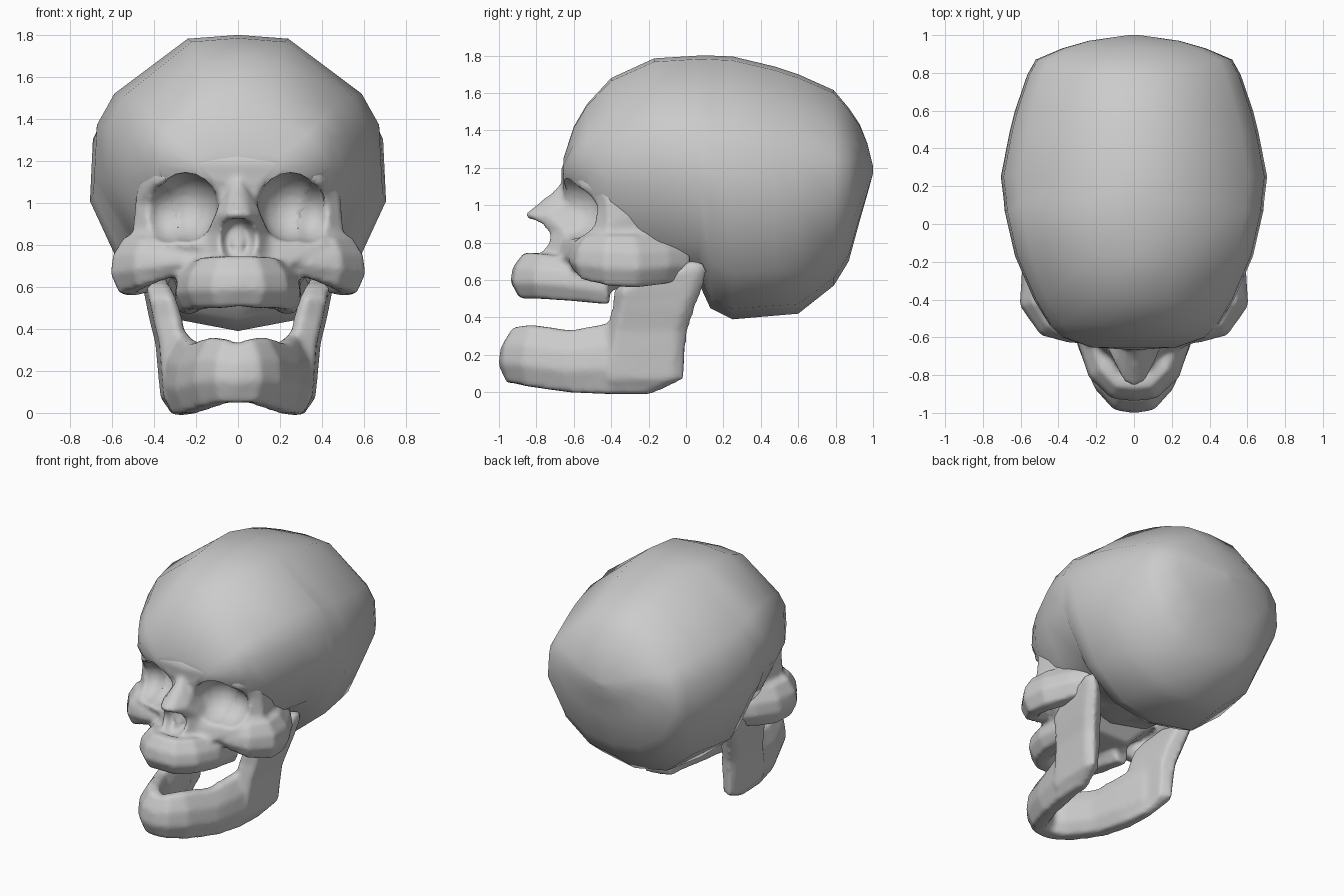
import bpy, bmesh
from math import radians
from mathutils import Vector

if "Cube" in bpy.data.objects:
    bpy.data.objects.remove(bpy.data.objects["Cube"])


def loft(name, rings):
    """Skin a list of equal-length point rings and cap both ends."""
    bm = bmesh.new()
    vs = [[bm.verts.new(p) for p in r] for r in rings]
    n = len(vs[0])
    for a, b in zip(vs, vs[1:]):
        for i in range(n):
            j = (i + 1) % n
            bm.faces.new((a[i], a[j], b[j], b[i]))
    bm.faces.new(vs[0])
    bm.faces.new(vs[-1])
    bmesh.ops.recalc_face_normals(bm, faces=bm.faces)
    me = bpy.data.meshes.new(name)
    bm.to_mesh(me)
    bm.free()
    ob = bpy.data.objects.new(name, me)
    bpy.context.collection.objects.link(ob)
    return ob


def sym(half):
    """Close a half outline (first and last points on x = 0)."""
    return half + [(-x, y, z) for x, y, z in reversed(half[1:-1])]


BONE = [(.5, 0), (1, .35), (.85, .68), (.2, 1), (-.5, 1), (-1, .7), (-1, .25), (-.5, 0)]


def sweep(name, path, across=False):
    """Sweep a bone section along rows of (x, y, z bottom, z top, half thickness)."""
    if across:
        path = [(-r[0],) + r[1:] for r in reversed(path[1:])] + path
    rings = []
    for i, (x, y, zb, zt, t) in enumerate(path):
        a, b = path[max(i - 1, 0)], path[min(i + 1, len(path) - 1)]
        d = Vector((b[0] - a[0], b[1] - a[1])).normalized()
        rings.append([(x + d.y * t * u, y - d.x * t * u, zb + (zt - zb) * v) for u, v in BONE])
    return loft(name, rings)


def mirror(ob):
    ob.modifiers.new("mirror", 'MIRROR')
    return ob


def cutter(name, loc, scale):
    bpy.ops.mesh.primitive_uv_sphere_add(segments=16, ring_count=10, location=loc)
    ob = bpy.context.object
    ob.name, ob.scale = name, scale
    ob.hide_render = True
    return ob


def cut(ob, tool):
    m = ob.modifiers.new("cut", 'BOOLEAN')
    m.operation, m.object, m.solver = 'DIFFERENCE', tool, 'EXACT'


def select(obs):
    bpy.ops.object.select_all(action='DESELECT')
    for ob in obs:
        ob.select_set(True)
    bpy.context.view_layer.objects.active = obs[0]


def fuse(obs, voxel, rounds):
    """Melt overlapping bones into one smooth surface."""
    select(obs)
    bpy.ops.object.convert(target='MESH')
    bpy.ops.object.join()
    ob = bpy.context.object
    m = ob.modifiers.new("fuse", 'REMESH')
    m.mode, m.voxel_size, m.use_smooth_shade = 'VOXEL', voxel, True
    s = ob.modifiers.new("soften", 'SMOOTH')
    s.factor, s.iterations = .5, rounds
    return ob


# Cranium: cross-sections along y (y, half width, top, bottom)
SECTION = [(0, 1), (.35, .985), (.86, .77), (.98, .65), (1, .44), (.76, .18), (.42, .04), (0, 0)]
stations = [(-.655, .22, 1.25, 1.1), (-.6, .38, 1.42, 1.0), (-.53, .45, 1.54, .88),
            (-.4, .53, 1.68, .66), (-.17, .63, 1.785, .59), (.07, .685, 1.8, .58),
            (.13, .69, 1.8, .45), (.25, .705, 1.795, .39), (.48, .66, 1.74, .41),
            (.6, .63, 1.7, .42), (.79, .565, 1.615, .57), (.87, .52, 1.52, .7),
            (.93, .38, 1.43, .92), (.97, .24, 1.33, 1.06), (1.0, .03, 1.21, 1.17)]
cranium = loft("cranium", [sym([(w * u, y, b + (t - b) * v) for u, v in SECTION])
                           for y, w, t, b in stations])

# Face block: horizontal outlines from front centre round to the back
levels = {
    .55: [(0, -.72), (.13, -.68), (.2, -.55), (.22, -.42), (.2, -.3), (0, -.3)],
    .66: [(0, -.78), (.17, -.7), (.3, -.55), (.34, -.42), (.3, -.2), (0, -.2)],
    .80: [(0, -.74), (.16, -.66), (.41, -.59), (.52, -.44), (.46, -.2), (0, -.2)],
    .88: [(0, -.7), (.15, -.63), (.39, -.53), (.5, -.42), (.47, -.2), (0, -.2)],
    1.0: [(0, -.66), (.14, -.62), (.39, -.51), (.49, -.42), (.48, -.2), (0, -.2)],
    1.1: [(0, -.66), (.22, -.65), (.4, -.56), (.47, -.45), (.48, -.2), (0, -.2)],
    1.19: [(0, -.67), (.22, -.655), (.39, -.55), (.46, -.44), (.48, -.2), (0, -.2)],
    1.32: [(0, -.61), (.2, -.59), (.36, -.5), (.43, -.4), (.43, -.2), (0, -.2)],
}
face = loft("face", [sym([(x, y, z) for x, y in half]) for z, half in levels.items()])

# Eye sockets: a main hollow and a shallower outer one on each side
cutters = []
for s, side in ((1, "left"), (-1, "right")):
    for n, loc, size in ((1, (.25, -.63, .98), (.16, .2, .165)),
                         (2, (.34, -.62, .955), (.13, .19, .145))):
        eye = cutter(f"{side}_socket_cutter_{n}", (s * loc[0], loc[1], loc[2]), size)
        cutters.append(eye)
        cut(face, eye)
        cut(cranium, eye)

# Nose bone: (z, ridge y, half width), with its opening and septum
nose = loft("nose_bone", [sym([(0, y, z), (w * .5, y + .025, z), (w, y + .13, z),
                               (w, -.5, z), (0, -.5, z)])
                          for z, y, w in ((1.16, -.64, .05), (1.07, -.715, .07), (.95, -.865, .105),
                                          (.86, -.78, .145), (.7, -.79, .175))])
opening = cutter("nose_cutter", (0, -.79, .825), (.095, .14, .105))
cutters.append(opening)
cut(nose, opening)
cut(face, opening)
septum = loft("septum", [[(x, y, z) for x, y in ((-.02, f), (.02, f), (.02, -.6), (-.02, -.6))]
                         for z, f in ((.7, -.73), (.92, -.68))])

# Cheekbones, melting into the temples
cheek = mirror(sweep("cheekbones", [(.22, -.58, .68, .78, .06), (.34, -.56, .64, .81, .07),
                                    (.45, -.53, .6, .835, .075), (.525, -.41, .57, .84, .085),
                                    (.51, -.28, .56, .84, .09), (.43, -.13, .58, .84, .09),
                                    (.36, .0, .6, .82, .06)]))

# Upper jaw arch
upper = sweep("upper_jaw", [(0, -.85, .51, .745, .09), (.08, -.845, .5, .745, .09),
                            (.16, -.765, .5, .74, .095), (.215, -.62, .49, .72, .085),
                            (.24, -.41, .47, .67, .065)], True)

# Lower jaw arch
lower = sweep("lower_jaw", [(0, -.915, .05, .33, .09), (.06, -.91, .05, .35, .09),
                            (.13, -.83, .03, .36, .09), (.22, -.62, 0, .33, .085),
                            (.27, -.4, -.01, .37, .085), (.3, -.2, .01, .38, .06)], True)

# Jaw branches: (z, front y, back y, centre x, half thickness)
branch = mirror(loft("jaw_branches", [
    [(x - t, f + .04, z), (x - t * .6, f, z), (x + t * .7, f + .05, z),
     (x + t, b - .06, z), (x + t * .5, b, z), (x - t * .7, b - .04, z)]
    for z, f, b, x, t in ((-.01, -.42, -.18, .27, .045), (.07, -.46, -.01, .31, .06),
                          (.33, -.43, .01, .32, .075), (.45, -.4, .05, .345, .08),
                          (.55, -.39, .09, .37, .075), (.61, -.3, .11, .39, .065),
                          (.66, -.08, .115, .41, .055), (.7, -.03, .09, .41, .04))]))

# Fuse the bones of the face and of the jaw, then shade smooth
face_bones = fuse([face, nose, septum, cheek, upper], .016, 5)
face_bones.name = "face_bones"
jaw = fuse([lower, branch], .018, 5)
jaw.name = "jaw"
select([cranium])
bpy.ops.object.convert(target='MESH')
bpy.ops.object.shade_smooth_by_angle(angle=radians(60))
for c in cutters:
    bpy.data.objects.remove(c)
